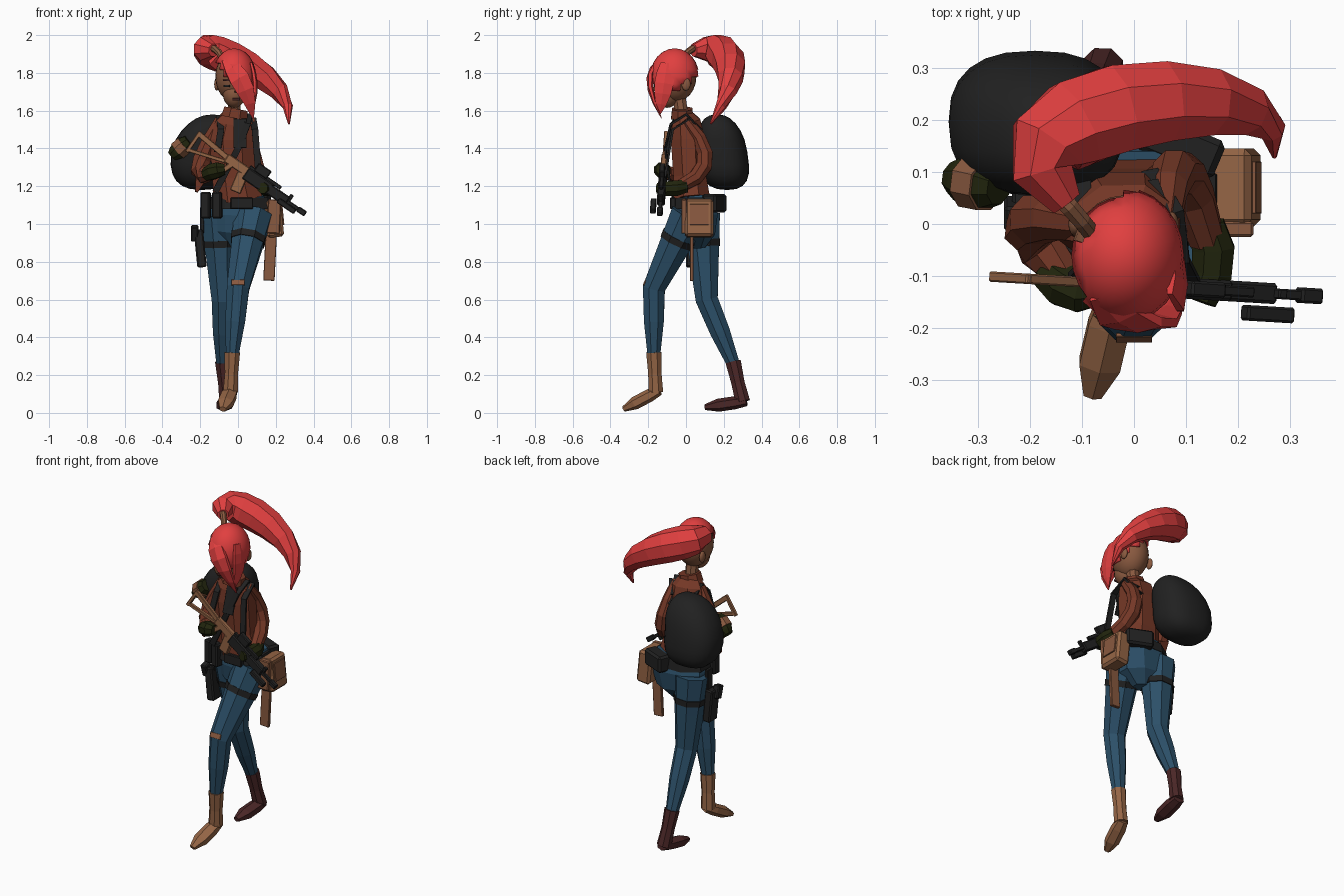
import bpy, bmesh, math
from mathutils import Vector, Matrix, Euler

cube = bpy.data.objects.get("Cube")
if cube:
    bpy.data.objects.remove(cube)


def material(name, *rgb):
    mat = bpy.data.materials.new(name)
    mat.use_nodes = True
    mat.diffuse_color = (*rgb, 1)
    mat.node_tree.nodes["Principled BSDF"].inputs["Base Color"].default_value = (*rgb, 1)
    return mat


HAIR = material("hair red", .75, .05, .05)
SKIN = material("skin brown", .25, .1, .05)
JACKET = material("rust jacket", .18, .04, .02)
JEANS = material("denim blue", .025, .08, .14)
DARK = material("charcoal gear", .015, .015, .015)
GREEN = material("olive gloves", .015, .018, .004)
TAN = material("tan leather", .3, .13, .06)
MAROON = material("maroon leather", .07, .02, .02)
SIDEWAYS, FORWARD, UPWARD = Vector((1, 0, 0)), Vector((0, 1, 0)), Vector((0, 0, 1))


def finish(name, bm, mat, smooth=False):
    bmesh.ops.recalc_face_normals(bm, faces=bm.faces)
    for face in bm.faces:
        face.smooth = smooth
    mesh = bpy.data.meshes.new(name)
    bm.to_mesh(mesh)
    bm.free()
    mesh.materials.append(mat)
    obj = bpy.data.objects.new(name, mesh)
    bpy.context.collection.objects.link(obj)
    return obj


def loft(name, mat, path, widths, flat=1, ref=SIDEWAYS, sides=8):
    """Faceted tube; widths run along ref, flat is the depth to width ratio."""
    bm = bmesh.new()
    path = [Vector(point) for point in path]
    rings = []
    for i, (point, width) in enumerate(zip(path, widths)):
        along = (path[min(i + 1, len(path) - 1)] - path[max(i - 1, 0)]).normalized()
        across = (ref - along * ref.dot(along)).normalized()
        depth = along.cross(across) * flat
        angles = [math.tau * (k + .5) / sides for k in range(sides)]
        rings.append([bm.verts.new(point + width * (across * math.cos(a) + depth * math.sin(a)))
                      for a in angles])
    for lower, upper in zip(rings, rings[1:]):
        for k in range(sides):
            bm.faces.new((lower[k - 1], lower[k], upper[k], upper[k - 1]))
    bm.faces.new(rings[0])
    bm.faces.new(rings[-1])
    return finish(name, bm, mat)


def bezier(controls, t):
    while len(controls) > 1:
        controls = [a + (b - a) * t for a, b in zip(controls, controls[1:])]
    return controls[0]


def sweep(name, mat, path, widths, steps=5, **options):
    """Loft whose path and widths are both given by control values."""
    path = [Vector(point) for point in path]
    samples = [i / steps for i in range(steps + 1)]
    return loft(name, mat, [bezier(path, t) for t in samples],
                [bezier(widths, t) for t in samples], **options)


def box(name, mat, centre, size, rot=(0, 0, 0), frame=Matrix()):
    bm = bmesh.new()
    place = frame @ Matrix.LocRotScale(Vector(centre), Euler(rot), None)
    bmesh.ops.create_cube(bm, size=1, matrix=Matrix.Diagonal((*size, 1)))
    bmesh.ops.bevel(bm, geom=bm.edges[:], offset=min(size) * .15, segments=1, affect='EDGES')
    bmesh.ops.transform(bm, matrix=place, verts=bm.verts)
    return finish(name, bm, mat)


def ball(name, mat, centre, radii, shape=lambda n: n, keep=lambda n: True):
    bm = bmesh.new()
    bmesh.ops.create_uvsphere(bm, u_segments=24, v_segments=12, radius=1)
    hidden = [face for face in bm.faces if not keep(face.calc_center_median())]
    bmesh.ops.delete(bm, geom=hidden, context='FACES')
    for vert in bm.verts:
        vert.co = Vector(centre) + Matrix.Diagonal(radii) @ shape(vert.co.copy())
    return finish(name, bm, mat, smooth=True)


# Legs with thigh bands and boots
def leg(side, leather, hip, knee, ankle, heel, toe):
    hip, knee, ankle, heel, toe = map(Vector, (hip, knee, ankle, heel, toe))
    loft(side + "_leg", JEANS, [hip, hip.lerp(knee, .5), knee, knee.lerp(ankle, .5), ankle],
         [.108, .085, .064, .057, .037])
    loft(side + "_thigh_band", DARK, [hip.lerp(knee, t) for t in (.3, .38)], [.099, .096])
    loft(side + "_boot_shaft", leather, [ankle + UPWARD * .01, ankle.lerp(heel, .5), heel],
         [.044, .038, .042])
    loft(side + "_boot_foot", leather, [heel.lerp(toe, -.1), heel.lerp(toe, .2), heel.lerp(toe, .65), toe],
         [.036, .046, .046, .02], flat=.75, sides=6)


leg("left", TAN, hip=(.08, .02, 1.05), knee=(0, -.17, .66), ankle=(-.03, -.17, .31),
    heel=(-.04, -.16, .11), toe=(-.08, -.33, .02))
leg("right", MAROON, hip=(-.1, .08, 1.05), knee=(-.08, .11, .6), ankle=(-.08, .25, .26),
    heel=(-.06, .3, .06), toe=(-.08, .1, .03))
loft("pelvis", JEANS, [(0, .05, 1.15), (0, .06, 1.05), (-.01, .06, .95), (-.02, .06, .88)],
     [.15, .18, .155, .07], flat=.65)
box("knee_tear", SKIN, centre=(0, -.219, .69), size=(.07, .008, .03), rot=(-.4, 0, 0))

# Torso, collar and neck
loft("jacket_body", JACKET,
     [(0, .03, 1.13), (-.02, .02, 1.25), (-.03, .01, 1.45), (-.02, 0, 1.54), (-.02, -.02, 1.59)],
     [.14, .125, .13, .11, .06], flat=.75)
loft("collar", JACKET, [(-.02, -.02, 1.56), (-.01, -.02, 1.61)], [.075, .068], flat=.85)
loft("neck", SKIN, [(-.02, -.02, 1.56), (-.02, -.04, 1.7)], [.037, .037])
box("jacket_opening", DARK, centre=(.01, -.09, 1.48), size=(.07, .008, .16), rot=(-.3, 0, 0))

# Sleeves and gloves
sweep("left_sleeve", JACKET, [(.06, 0, 1.55), (.07, .22, 1.3), (.14, -.03, 1.2)], [.03, .058, .036])
sweep("left_glove", GREEN, [(.14, 0, 1.2), (.17, -.07, 1.18), (.13, -.15, 1.19)],
      [.036, .056, .03], steps=3)
sweep("right_sleeve", JACKET, [(-.09, 0, 1.55), (-.29, .05, 1.2), (-.13, -.1, 1.27)],
      [.035, .068, .036], ref=FORWARD)
loft("right_cuff_flap", JACKET, [(-.19, 0, 1.26), (-.22, -.02, 1.17)], [.05, .01], ref=FORWARD, sides=4)
sweep("right_glove", GREEN, [(-.17, -.09, 1.26), (-.12, -.14, 1.29), (-.07, -.13, 1.29)],
      [.036, .058, .03], steps=3, ref=UPWARD)

# Rolled bundle with its band
bundle = [Vector((-.35, .09, 1.36)), Vector((-.26, .07, 1.44))]
sweep("side_bundle", GREEN, bundle, [.03, .07, .035], ref=FORWARD)
loft("side_bundle_band", SKIN, [bezier(bundle, t) for t in (.35, .75)], [.054, .053], ref=FORWARD)


# Soft pack, boxier than a ball, leaning inward above its broad base
def pack_shape(n):
    rounded = Vector([math.copysign(abs(c) ** .8, c) for c in n])
    swell = 1 - .14 * n.z
    return Vector((rounded.x * swell + .35 * max(n.z, 0), rounded.y * swell - .2 * n.z, rounded.z))


ball("backpack", DARK, centre=(-.19, .19, 1.38), radii=(.165, .135, .2), shape=pack_shape)


# Straps over the shoulders
def strap(name, *points):
    loft(name, DARK, points, [.024] * len(points), flat=.35, sides=4)


strap("cross_strap", (.03, .08, 1.5), (.06, 0, 1.58), (.05, -.08, 1.53), (0, -.11, 1.4), (-.12, -.08, 1.17))
strap("right_pack_strap", (-.1, .1, 1.5), (-.1, 0, 1.57), (-.09, -.08, 1.5), (-.11, -.1, 1.38))
strap("left_sling", (.03, .1, 1.45), (.08, .02, 1.56), (.09, -.07, 1.5), (.11, -.11, 1.25))

# Belt, pouches, holster and sheath
loft("belt", DARK, [(0, .05, 1.14), (0, .05, 1.08)], [.17, .185], flat=.67)
for name, x, y in (("outer", -.17, -.03), ("inner", -.11, -.05)):
    box(name + "_belt_pouch", DARK, centre=(x, y, 1.1), size=(.05, .05, .14), rot=(0, 0, -.2))
box("front_belt_pouch", DARK, centre=(.02, -.07, 1.11), size=(.12, .03, .06))
box("waist_bag", DARK, centre=(.09, .15, 1.11), size=(.16, .08, .1), rot=(0, 0, -.4))
box("hip_satchel", TAN, centre=(.19, .07, 1.03), size=(.09, .15, .2), rot=(0, -.1, 0))
box("satchel_pocket", SKIN, centre=(.236, .07, 1.05), size=(.008, .1, .11), rot=(0, -.1, 0))
box("blade_sheath", SKIN, centre=(.17, .03, .83), size=(.06, .02, .26), rot=(0, .05, 0))
box("blade_handle", SKIN, centre=(.19, -.01, 1.04), size=(.07, .03, .18), rot=(0, .05, 0))
box("holster", DARK, centre=(-.2, .04, .87), size=(.05, .08, .2), rot=(0, -.1, 0))
box("holster_grip", DARK, centre=(-.23, .02, .95), size=(.04, .05, .08), rot=(.3, 0, 0))
box("holster_hanger", DARK, centre=(-.19, .05, 1.02), size=(.02, .05, .14))

# Rifle, built level then tilted across the chest
TILTED = Matrix.LocRotScale(Vector((.04, -.12, 1.27)), Euler((0, .6, -.06)), None)


def rifle_part(name, mat, along, up, length, height, depth=.03, turn=0, side=0):
    box("rifle_" + name, mat, centre=(along, side, up), size=(length, depth, height),
        rot=(0, turn, 0), frame=TILTED)


rifle_part("stock_butt", TAN, along=-.32, up=-.02, length=.02, height=.13, depth=.02)
rifle_part("stock_top_bar", TAN, along=-.21, up=.02, length=.23, height=.03, depth=.02, turn=.1)
rifle_part("stock_lower_bar", TAN, along=-.22, up=-.04, length=.22, height=.02, depth=.02, turn=-.3)
rifle_part("receiver", TAN, along=-.04, up=.01, length=.18, height=.05)
rifle_part("grip", TAN, along=-.1, up=-.04, length=.03, height=.08, turn=.4)
rifle_part("magazine", TAN, along=0, up=-.06, length=.06, height=.11, turn=-.2)
rifle_part("body", DARK, along=.08, up=0, length=.16, height=.07, depth=.04)
rifle_part("handguard", DARK, along=.19, up=0, length=.16, height=.055, depth=.04)
rifle_part("rail", DARK, along=.1, up=.04, length=.2, height=.02, depth=.02)
rifle_part("sight", DARK, along=.07, up=.06, length=.08, height=.05)
rifle_part("front_sight", DARK, along=.27, up=.02, length=.02, height=.05, depth=.02)
rifle_part("barrel", DARK, along=.3, up=0, length=.13, height=.02, depth=.02)
rifle_part("muzzle", DARK, along=.36, up=0, length=.05, height=.03)
rifle_part("torch", DARK, along=.28, up=-.02, length=.11, height=.03, side=-.04)

# Head and face
HEAD = Vector((-.02, -.06, 1.78))
ball("head", SKIN, centre=HEAD, radii=(.1, .115, .135))
ball("jaw", SKIN, centre=HEAD + Vector((0, -.04, -.09)), radii=(.06, .065, .075))
loft("nose", SKIN, [(-.01, -.16, 1.73), (-.01, -.18, 1.7)], [.008, .012], sides=4)
box("lips", MAROON, centre=(-.01, -.16, 1.66), size=(.04, .008, .012), rot=(-.2, 0, 0))
for name, sign in (("right", -1), ("left", 1)):
    slant = (0, 0, .4 * sign)
    box(name + "_eye", DARK, centre=HEAD + Vector((.04 * sign, -.1, -.05)), size=(.034, .008, .012), rot=slant)
    box(name + "_brow", MAROON, centre=HEAD + Vector((.04 * sign, -.105, -.02)), size=(.04, .008, .008), rot=slant)
    ball(name + "_ear", SKIN, centre=HEAD + Vector((.092 * sign, .06, -.04)), radii=(.014, .024, .034))

# Hair: cap shaved on one side, swept fringe, long tail
cap = ball("hair_cap", HAIR, centre=HEAD, radii=(.116, .13, .15),
           keep=lambda n: n.z > .1 - .6 * n.x + .25 * n.y)
cap.modifiers.new("thickness", 'SOLIDIFY').thickness = .01
sweep("swept_fringe", HAIR, [(-.07, -.14, 1.87), (0, -.22, 1.8), (.06, -.2, 1.7), (.08, -.13, 1.56)],
      [.02, .09, .06, .005], flat=.3, sides=6)
sweep("side_fringe", HAIR, [(.07, -.1, 1.85), (.11, -.12, 1.72), (.07, -.14, 1.58)],
      [.04, .09, .005], flat=.25, ref=FORWARD, sides=6)
sweep("hair_tie", SKIN, [(-.08, -.02, 1.87), (-.11, .02, 1.94), (-.15, .06, 1.93)],
      [.018, .018, .02], steps=3, ref=UPWARD)
sweep("hair_tail", HAIR, [(-.13, .04, 1.92), (-.31, .19, 1.95), (0, .27, 1.9), (.31, .28, 1.75), (.27, .13, 1.53)],
      [.035, .12, .12, .06, .005], steps=9, flat=.95, ref=UPWARD)
